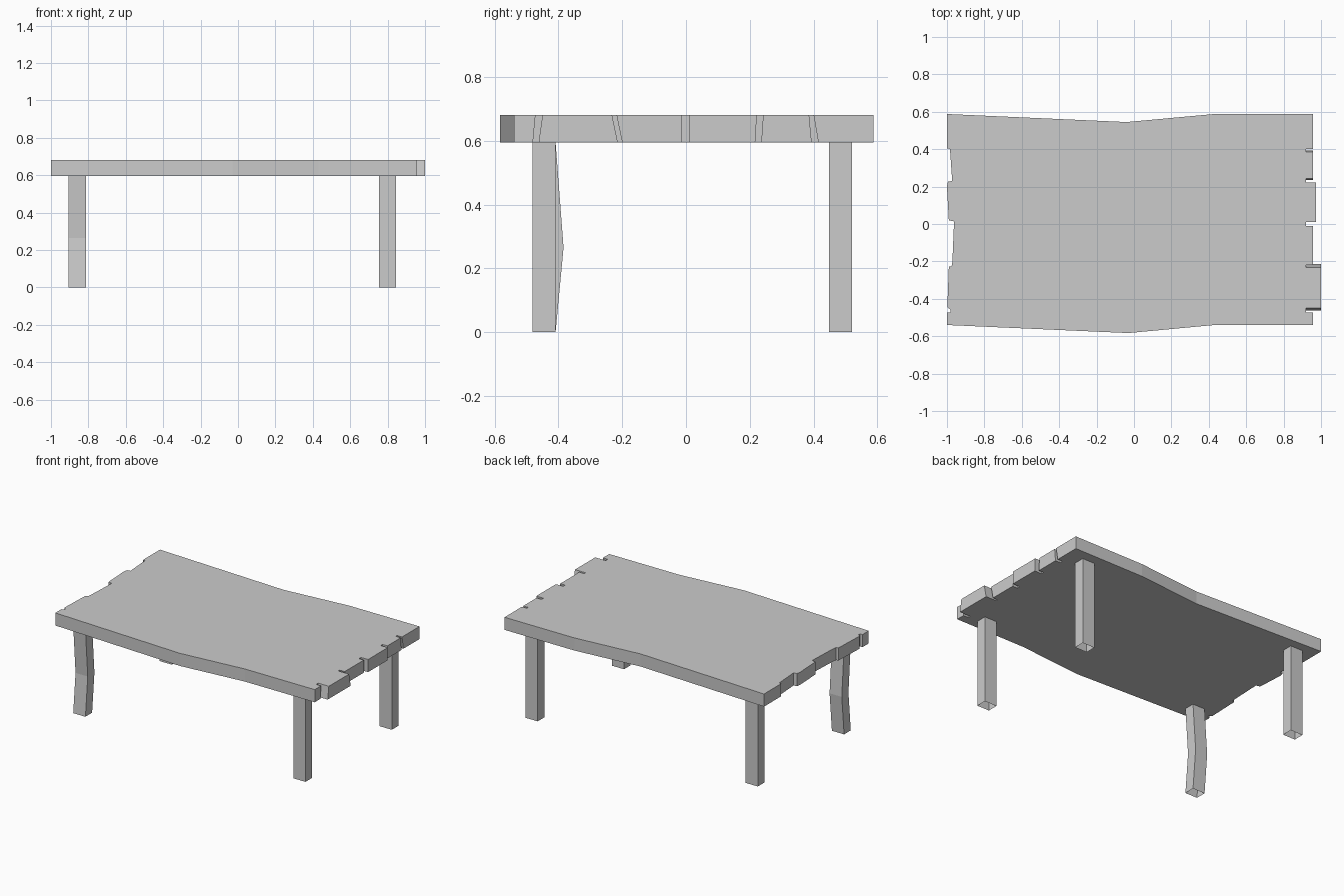
import bpy

if "Cube" in bpy.data.objects:
    bpy.data.objects.remove(bpy.data.objects["Cube"])

Z_LEG, Z_TOP = 0.595, 0.681


def make(name, verts, faces):
    mesh = bpy.data.meshes.new(name)
    mesh.from_pydata(verts, [], faces)
    mesh.update()
    obj = bpy.data.objects.new(name, mesh)
    bpy.context.collection.objects.link(obj)
    return obj


def ring_sides(n, levels):
    """Quads joining stacked rings of n vertices."""
    return [(k * n + i, k * n + (i + 1) % n, (k + 1) * n + (i + 1) % n, (k + 1) * n + i)
            for k in range(levels - 1) for i in range(n)]


# Table top: outline points are (x, y at top, y at bottom), counter-clockwise
outline = [(-1, -.54, -.54), (-.03, -.583, -.583), (.43, -.54, -.54)]

# Right end: plank ends separated by narrow slanted slots
plank_ends = [.957, 1.0, .957, .974, .957, .957]
slots = [(-.472, -.45, -.48, -.462), (-.232, -.218, -.214, -.2),
         (-.012, .01, -.012, .01), (.222, .242, .217, .236), (.386, .4, .394, .415)]
y_start = (-.54, -.54)
for i, x in enumerate(plank_ends):
    outline.append((x, *y_start))
    if i < len(slots):
        top_lo, top_hi, low_lo, low_hi = slots[i]
        outline += [(x, top_lo, low_lo), (.92, top_lo, low_lo), (.92, top_hi, low_hi)]
        y_start = (top_hi, low_hi)
    else:
        outline.append((x, .588, .588))

# Wavy back edge and worn left end
outline += [(x, y, y) for x, y in [
    (.43, .588), (-.04, .545), (-1, .588),
    (-1, .404), (-.984, .402), (-.972, .23), (-.995, .226), (-1, .2),
    (-.99, .02), (-.962, .014), (-.971, -.2), (-.975, -.225), (-.99, -.228),
    (-.998, -.445), (-.982, -.457), (-.982, -.472), (-1, -.474)]]

n = len(outline)
verts = [(x, yb, Z_LEG) for x, yt, yb in outline] + [(x, yt, Z_TOP) for x, yt, yb in outline]
make("table_top", verts,
     ring_sides(n, 2) + [tuple(reversed(range(n))), tuple(range(n, 2 * n))])


# Legs: square tubes open at both ends, optionally bent at mid height
def leg(name, x, y, bend=0.0):
    levels = [(0, 0), (.265, bend), (Z_LEG, 0)] if bend else [(0, 0), (Z_LEG, 0)]
    pts = [(x + sx * .046, y + dy + sy * .036, z) for z, dy in levels
           for sx, sy in ((-1, -1), (1, -1), (1, 1), (-1, 1))]
    make(name, pts, ring_sides(4, len(levels)))


leg("front_left_leg", -.86, -.445, bend=.025)
leg("front_right_leg", .80, -.445)
leg("back_left_leg", -.86, .485)
leg("back_right_leg", .80, .485)
